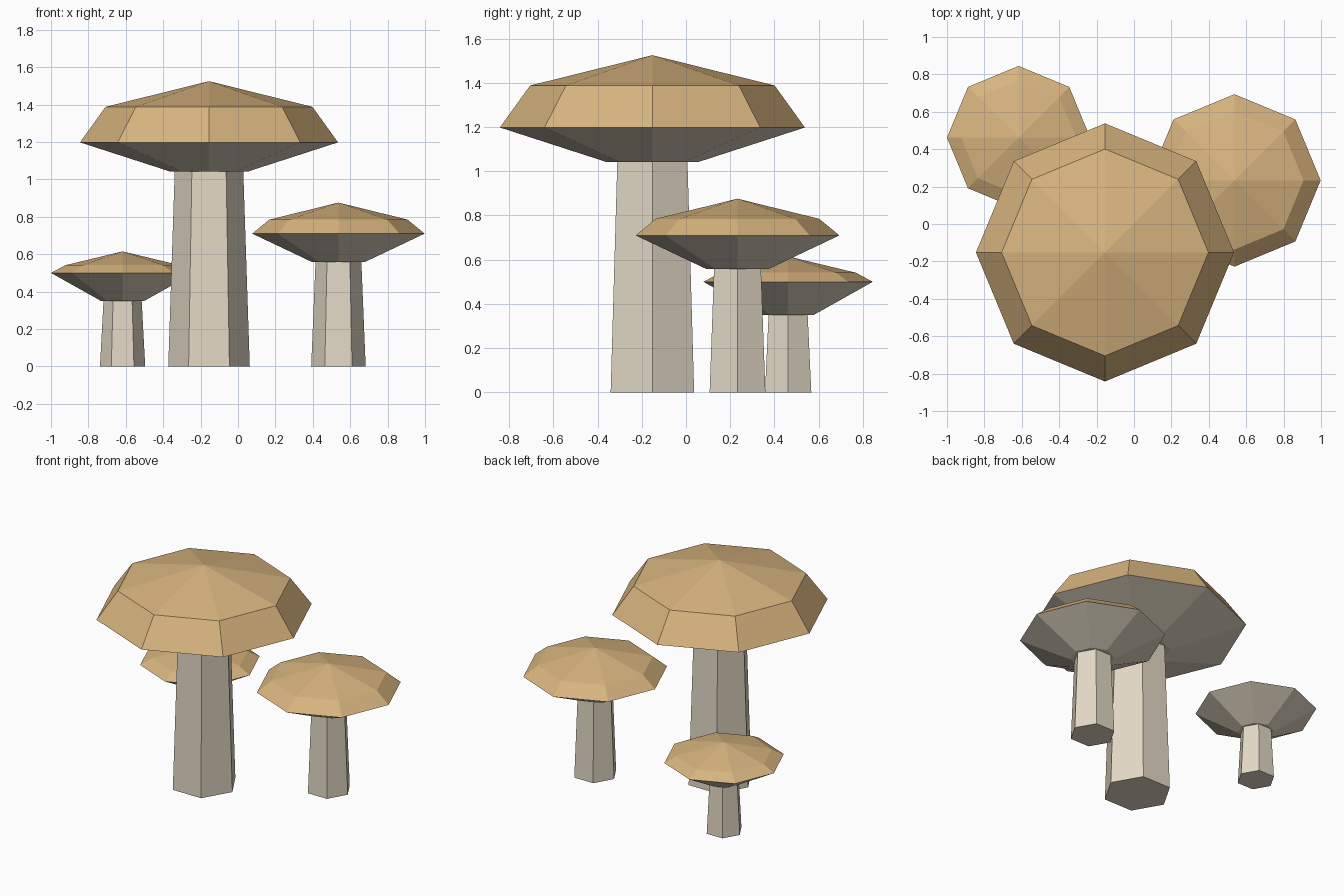
import bpy, bmesh, math

if "Cube" in bpy.data.objects:
    bpy.data.objects.remove(bpy.data.objects["Cube"])


def material(name, rgb):
    m = bpy.data.materials.new(name)
    m.diffuse_color = (*rgb, 1.0)
    m.use_nodes = True
    m.node_tree.nodes["Principled BSDF"].inputs["Base Color"].default_value = m.diffuse_color
    return m


CAP = material("tan_cap", (0.68, 0.455, 0.21))
STEM = material("pale_stem", (0.76, 0.685, 0.555))


def lathe(name, profile, sides, centre, mats):
    """Flat-sided solid from (radius, height) pairs, bottom to top; radius 0 makes a tip."""
    bm = bmesh.new()
    rings = []
    for r, z in profile:
        if r == 0:
            rings.append([bm.verts.new((0, 0, z))] * sides)
        else:
            angles = [math.tau * i / sides for i in range(sides)]
            rings.append([bm.verts.new((r * math.cos(a), r * math.sin(a), z)) for a in angles])
    bm.faces.new(rings[0][::-1])
    for low, high in zip(rings, rings[1:]):
        for i in range(sides):
            j = (i + 1) % sides
            corners = [low[i], low[j], high[j], high[i]]
            bm.faces.new(list(dict.fromkeys(corners)))
    if profile[-1][0] > 0:
        bm.faces.new(rings[-1])
    bmesh.ops.recalc_face_normals(bm, faces=bm.faces)
    # Faces turned down take the last material (gills), the rest the first
    for f in bm.faces:
        f.material_index = len(mats) - 1 if f.normal.z < -0.1 else 0
    mesh = bpy.data.meshes.new(name)
    bm.to_mesh(mesh)
    bm.free()
    for m in mats:
        mesh.materials.append(m)
    obj = bpy.data.objects.new(name, mesh)
    obj.location = (*centre, 0)
    bpy.context.collection.objects.link(obj)
    return obj


def mushroom(size, centre, scale, gill_z, rim_z, shoulder_z, tip_z):
    # Six-sided tapered stem
    lathe(size + "_stem", [(0.218 * scale, 0), (0.183 * scale, gill_z + 0.01)],
          6, centre, [STEM])
    # Eight-sided cap with a pale underside
    lathe(size + "_cap",
          [(0.208 * scale, gill_z), (0.69 * scale, rim_z),
           (0.553 * scale, shoulder_z), (0, tip_z)],
          8, centre, [CAP, STEM])


mushroom("large", (-0.155, -0.152), 1.0, 1.042, 1.198, 1.388, 1.525)
mushroom("medium", (0.537, 0.233), 0.668, 0.557, 0.71, 0.785, 0.876)
mushroom("small", (-0.617, 0.462), 0.555, 0.35, 0.50, 0.541, 0.615)
